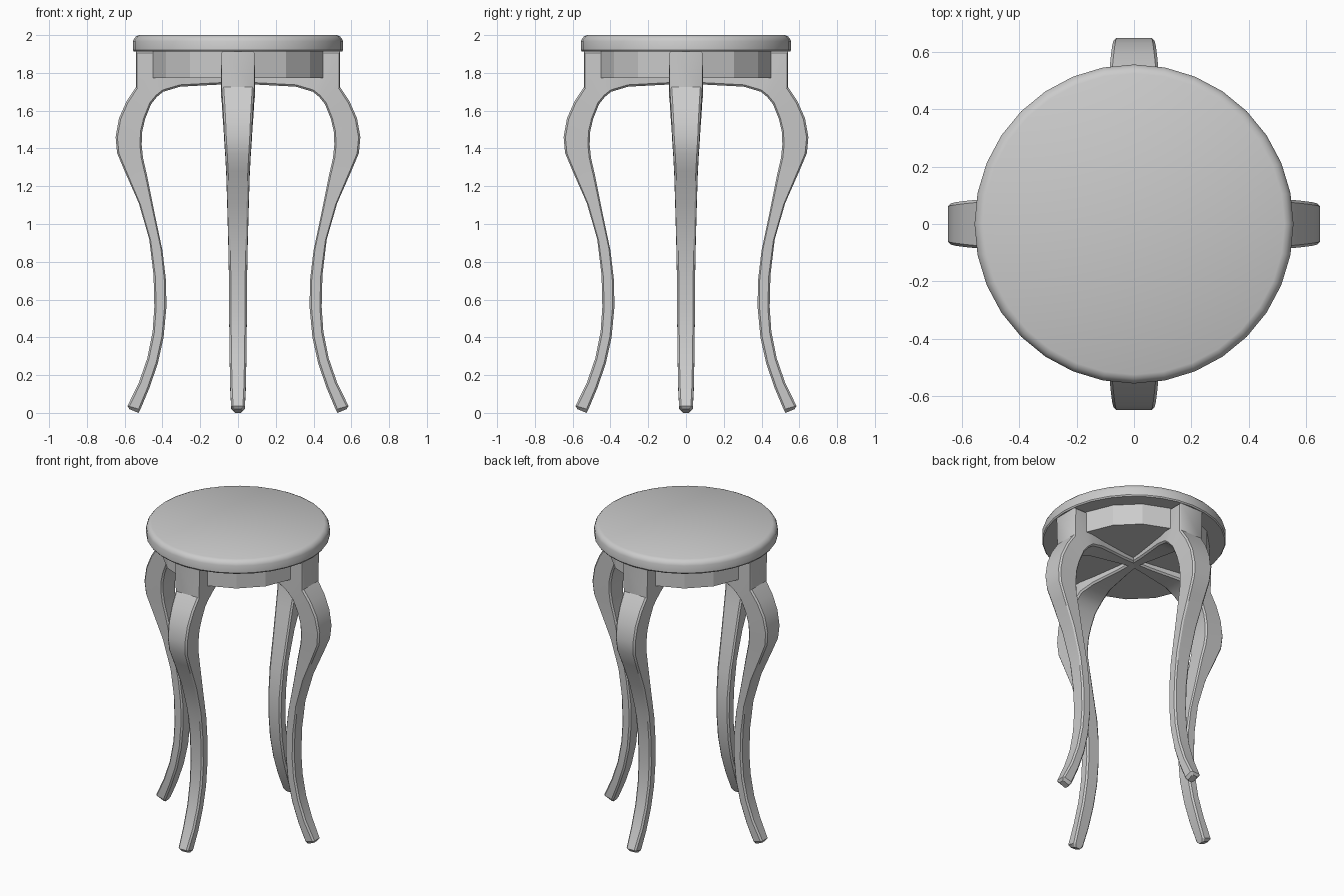
import bpy, bmesh, math

if "Cube" in bpy.data.objects:
    bpy.data.objects.remove(bpy.data.objects["Cube"])


def add_object(name, bm, smooth=None):
    bmesh.ops.recalc_face_normals(bm, faces=bm.faces)
    mesh = bpy.data.meshes.new(name)
    bm.to_mesh(mesh)
    bm.free()
    obj = bpy.data.objects.new(name, mesh)
    bpy.context.collection.objects.link(obj)
    if smooth:
        bpy.ops.object.select_all(action='DESELECT')
        obj.select_set(True)
        bpy.context.view_layer.objects.active = obj
        bpy.ops.object.shade_smooth_by_angle(angle=math.radians(smooth))
    return obj


def skin(rings):
    """Closed skin through a list of equal-length point rings."""
    bm = bmesh.new()
    loops = [[bm.verts.new(p) for p in ring] for ring in rings]
    n = len(loops[0])
    for a, b in zip(loops, loops[1:]):
        for i in range(n):
            j = (i + 1) % n
            bm.faces.new((a[i], a[j], b[j], b[i]))
    bm.faces.new(loops[0])
    bm.faces.new(loops[-1])
    return bm


def lathe(profile, sides, phase=0.0):
    return skin([[(r * math.cos(math.tau * (i + phase) / sides),
                   r * math.sin(math.tau * (i + phase) / sides), z)
                  for i in range(sides)] for r, z in profile])


# Round seat with a softened top edge
add_object("seat", lathe([(0.55, 1.912), (0.556, 1.92), (0.556, 1.968), (0.55, 1.982),
                          (0.54, 1.993), (0.525, 2.0)], 32), 35)

# Faceted apron below the seat, with facets facing the legs
add_object("apron", lathe([(0.459, 1.772), (0.459, 1.915)], 16, 0.5), 20)

# Leg sections from the centre brace to the foot:
# outer radius, outer z, inner radius, inner z, half width
sections = [
    (0.00, 1.80, 0.00, 1.745, 0.03),
    (0.10, 1.80, 0.10, 1.738, 0.04),
    (0.30, 1.85, 0.307, 1.727, 0.07),
    (0.43, 1.914, 0.397, 1.70, 0.09),
    (0.54, 1.914, 0.43, 1.672, 0.09),
    (0.54, 1.725, 0.46, 1.635, 0.086),
    (0.59, 1.65, 0.492, 1.555, 0.081),
    (0.63, 1.56, 0.507, 1.49, 0.076),
    (0.648, 1.46, 0.51, 1.42, 0.072),
    (0.64, 1.375, 0.503, 1.35, 0.067),
    (0.60, 1.28, 0.48, 1.25, 0.062),
    (0.525, 1.11, 0.44, 1.05, 0.056),
    (0.47, 0.92, 0.40, 0.86, 0.051),
    (0.447, 0.73, 0.381, 0.70, 0.048),
    (0.443, 0.56, 0.379, 0.56, 0.047),
    (0.452, 0.43, 0.394, 0.40, 0.046),
    (0.48, 0.29, 0.425, 0.26, 0.044),
    (0.525, 0.16, 0.47, 0.13, 0.042),
    (0.585, 0.037, 0.517, 0.018, 0.036),
    (0.575, 0.02, 0.527, 0.0, 0.02),
]


def leg_ring(ro, zo, ri, zi, w, angle):
    """Rectangular section with chamfered corners, turned about z."""
    d = math.hypot(ro - ri, zo - zi)
    t = min(0.01, d * 0.25) / d
    c = min(0.01, w * 0.3)
    ca, sa = math.cos(angle), math.sin(angle)
    ring = []
    for y, f in [(w - c, 0), (w, t), (w, 1 - t), (w - c, 1),
                 (c - w, 1), (-w, 1 - t), (-w, t), (c - w, 0)]:
        r, z = ro + (ri - ro) * f, zo + (zi - zo) * f
        ring.append((r * ca - y * sa, r * sa + y * ca, z))
    return ring


# Four curved legs meeting in a cross under the apron
for i, side in enumerate(("right", "back", "left", "front")):
    rings = [leg_ring(*s, i * math.pi / 2) for s in sections]
    add_object(side + "_leg", skin(rings), 28)
